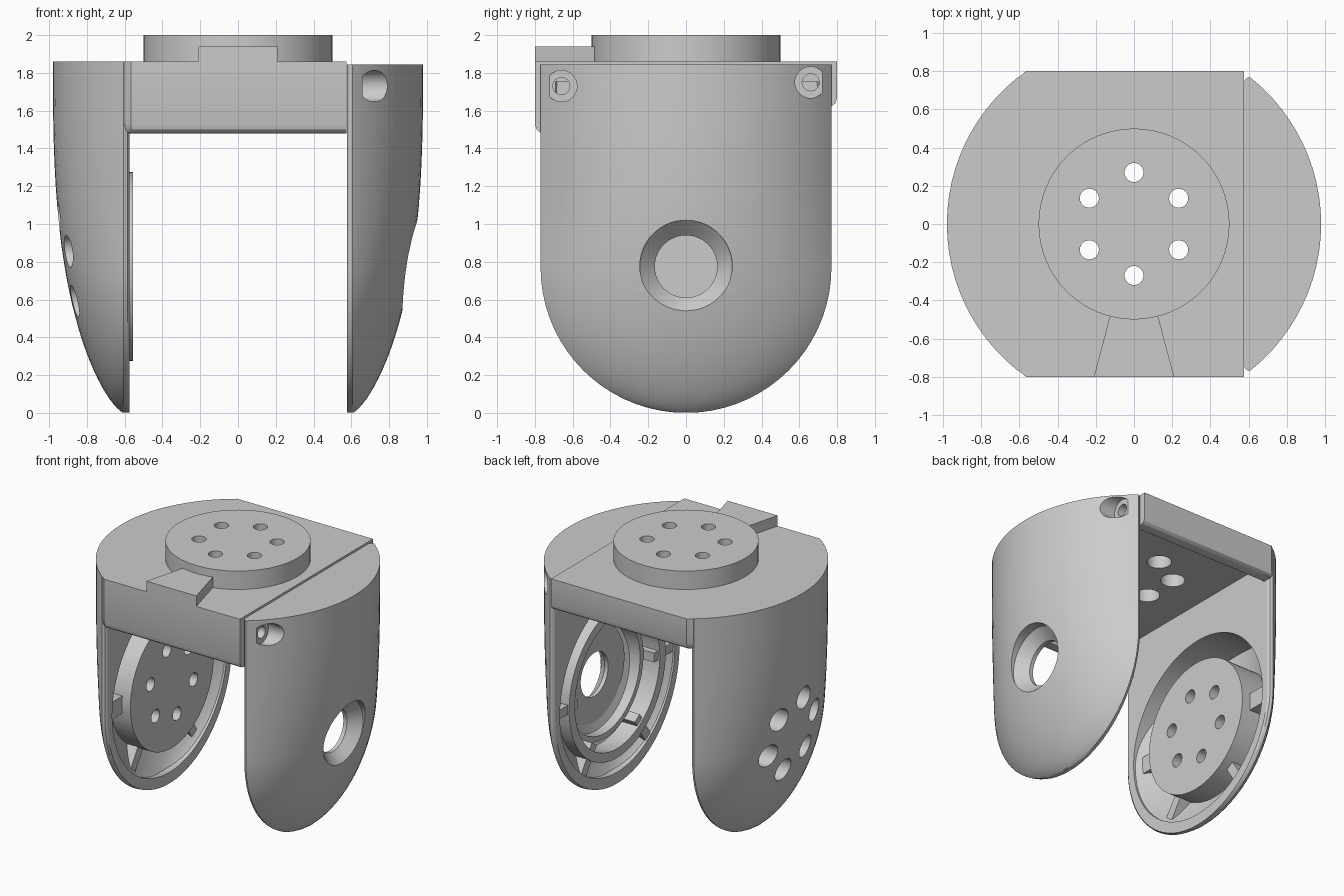
import bpy, bmesh, math
from mathutils import Matrix

if "Cube" in bpy.data.objects:
    bpy.data.objects.remove(bpy.data.objects["Cube"])

grey = bpy.data.materials.new("grey")
grey.diffuse_color = (0.6, 0.6, 0.6, 1)
grey.use_nodes = True
grey.node_tree.nodes["Principled BSDF"].inputs["Base Color"].default_value = grey.diffuse_color
ZC = 0.775          # height of the joint axis


def finish(name, bm):
    bmesh.ops.recalc_face_normals(bm, faces=bm.faces)
    me = bpy.data.meshes.new(name)
    bm.to_mesh(me)
    bm.free()
    ob = bpy.data.objects.new(name, me)
    bpy.context.collection.objects.link(ob)
    me.materials.append(grey)
    return ob


def loft(name, rings):
    """Skin a list of equal-length closed rings and cap both ends."""
    bm = bmesh.new()
    vs = [[bm.verts.new(p) for p in r] for r in rings]
    n = len(rings[0])
    for a, b in zip(vs, vs[1:]):
        for i in range(n):
            j = (i + 1) % n
            bm.faces.new((a[i], a[j], b[j], b[i]))
    bm.faces.new(vs[0])
    bm.faces.new(vs[-1])
    return finish(name, bm)


def cyl(axis, a, b, r, u=0.0, v=0.0, r2=None, n=64):
    """Cylinder or cone from a to b along x at (y, z) or along z at (x, y)."""
    if axis == 'x':
        m = Matrix.Translation(((a + b) / 2, u, v)) @ Matrix.Rotation(math.pi / 2, 4, 'Y')
    else:
        m = Matrix.Translation((u, v, (a + b) / 2))
    bm = bmesh.new()
    bmesh.ops.create_cone(bm, cap_ends=True, segments=n, radius1=r,
                          radius2=r if r2 is None else r2, depth=b - a, matrix=m)
    return finish("cutter", bm)


def boolean(ob, other, op='DIFFERENCE'):
    before = len(ob.data.vertices)
    for solver in ('MANIFOLD', 'EXACT'):
        m = ob.modifiers.new("cut", 'BOOLEAN')
        m.operation, m.solver, m.object = op, solver, other
        bpy.context.view_layer.objects.active = ob
        bpy.ops.object.modifier_apply(modifier=m.name)
        if len(ob.data.vertices) != before:
            break
    bpy.data.objects.remove(other)


def arm(name, s, top, d=0.0, root=0.605, inner=0.575):
    """U-shaped arm with a bulging outer side; d insets it for the hollow."""
    R = 0.77 - d
    levels = [(0.77 - R * math.cos(math.radians(t)), R * math.sin(math.radians(t)))
              for t in [3, 6, 10] + list(range(15, 91, 5))]
    levels += [(0.77 + (top - 0.77) * k / 10, R) for k in range(1, 11)]
    rings = []
    for z, w in levels:
        x_out = 0.605 + 0.375 * (1 - abs(1 - z / 1.86) ** 2.8) ** 0.72 - d
        ring = [(s * (inner + 0.01), w * 0.99, z), (s * inner, w * 0.97, z),
                (s * inner, -w * 0.97, z), (s * (inner + 0.01), -w * 0.99, z)]
        for k in range(33):
            t = math.sin(math.radians(-90 + 180 * k / 32))
            f = (math.sqrt(0.98 ** 2 - (0.77 * t) ** 2) - 0.606) / 0.374
            ring.append((s * (root + max(x_out - root, 0.01) * f), w * t, z))
        rings.append(ring)
    return loft(name, rings)


def span(s, a, b):
    return sorted((s * a, s * b))


def tube(s, r0, r1, a, b):
    ob = cyl('x', *span(s, a, b), r1, 0, ZC)
    boolean(ob, cyl('x', *span(s, a - .1, b + .1), r0, 0, ZC))
    return ob


def spoke(s, ang, face, width):
    """Rib running from the hub to the rim."""
    bm = bmesh.new()
    m = (Matrix.Translation((s * (face + 0.25), 0, ZC)) @ Matrix.Rotation(math.radians(ang), 4, 'X')
         @ Matrix.Translation((0, 0.64, 0)) @ Matrix.Diagonal((0.5, 0.36, width, 1)))
    bmesh.ops.create_cube(bm, size=1, matrix=m)
    return finish("cutter", bm)


def hollow(s, keep, face):
    """Round cavity that leaves the given hub parts and four ribs standing."""
    c = arm("cutter", s, 1.8, 0.06, 0.57, 0.5)
    boolean(c, cyl('x', *span(s, 0.4, 1.1), 0.69, 0, ZC), 'INTERSECT')
    for k in keep:
        boolean(c, k)
    for ang in (0, 180, 236, 304):
        boolean(c, spoke(s, ang, face, 0.13 if ang < 200 and s < 0 else 0.07))
    return c


def bolt_circle(u, v, turn=0.0):
    for k in range(6):
        a = math.radians(30 + turn + 60 * k)
        yield u + 0.27 * math.cos(a), v + 0.27 * math.sin(a)


# left arm with drive disc
body = arm("bracket_body", -1, 1.86)
boolean(body, hollow(-1, [], 0.625))
disc = arm("disc", -1, 1.8, 0.02, 0.59, 0.555)
boolean(disc, cyl('x', -1.1, -0.4, 0.5, 0, ZC), 'INTERSECT')
boolean(body, disc, 'UNION')
for y, z in bolt_circle(0, ZC, 12.8):
    boolean(body, cyl('x', -1.2, -0.4, 0.05, y, z, n=24))
    boolean(body, cyl('x', -1.2, -0.7, 0.085, y, z, n=32))

# crossbeam: thin plate with a deep front skirt and a short rear lip
section = [(-0.8, 1.86), (-0.8, 1.53), (-0.791, 1.5), (-0.775, 1.485), (-0.75, 1.48),
           (-0.70, 1.48), (-0.69, 1.755), (0.70, 1.755), (0.71, 1.62), (0.75, 1.62),
           (0.775, 1.625), (0.791, 1.64), (0.8, 1.67), (0.8, 1.86)]
beam = loft("beam", [[(x, y * k, z) for y, z in section]
                     for x, k in ((-0.65, 0.91), (-0.566, 1), (0.575, 1))])
boolean(body, beam, 'UNION')

# top disc, index tab and bolt holes
boolean(body, cyl('z', 1.8, 2.0, 0.5), 'UNION')
tab = [(-0.21, -0.8), (0.21, -0.8), (0.12, -0.46), (-0.12, -0.46)]
boolean(body, loft("tab", [[(x, y, z) for x, y in tab] for z in (1.8, 1.94)]), 'UNION')
for x, y in bolt_circle(0, 0):
    boolean(body, cyl('z', 1.3, 2.2, 0.05, x, y, n=24))
    boolean(body, cyl('z', 1.3, 1.87, 0.085, x, y, n=32))

# right arm with ringed bearing seat
side = arm("side_arm", 1, 1.845, inner=0.577)
boolean(side, hollow(1, [tube(1, 0.51, 0.58, 0.4, 1.1), tube(1, 0.42, 0.46, 0.68, 1.1),
                         cyl('x', 0.77, 1.1, 0.36, 0, ZC)], 0.59))
boolean(side, cyl('x', 0.4, 1.2, 0.165, 0, ZC))
boolean(side, cyl('x', 0.80, 0.88, 0.165, 0, ZC, r2=0.245))
boolean(side, cyl('x', 0.879, 1.2, 0.245, 0, ZC))
for y, z in ((-0.66, 1.73), (0.66, 1.75)):
    boolean(side, cyl('x', 0.66, 1.2, 0.083, y, z, n=32))
    boolean(side, cyl('x', 0.5, 0.8, 0.045, y, z, n=24))

for ob in (body, side):
    bpy.ops.object.select_all(action='DESELECT')
    ob.select_set(True)
    bpy.context.view_layer.objects.active = ob
    bpy.ops.object.shade_smooth_by_angle(angle=math.radians(30))
